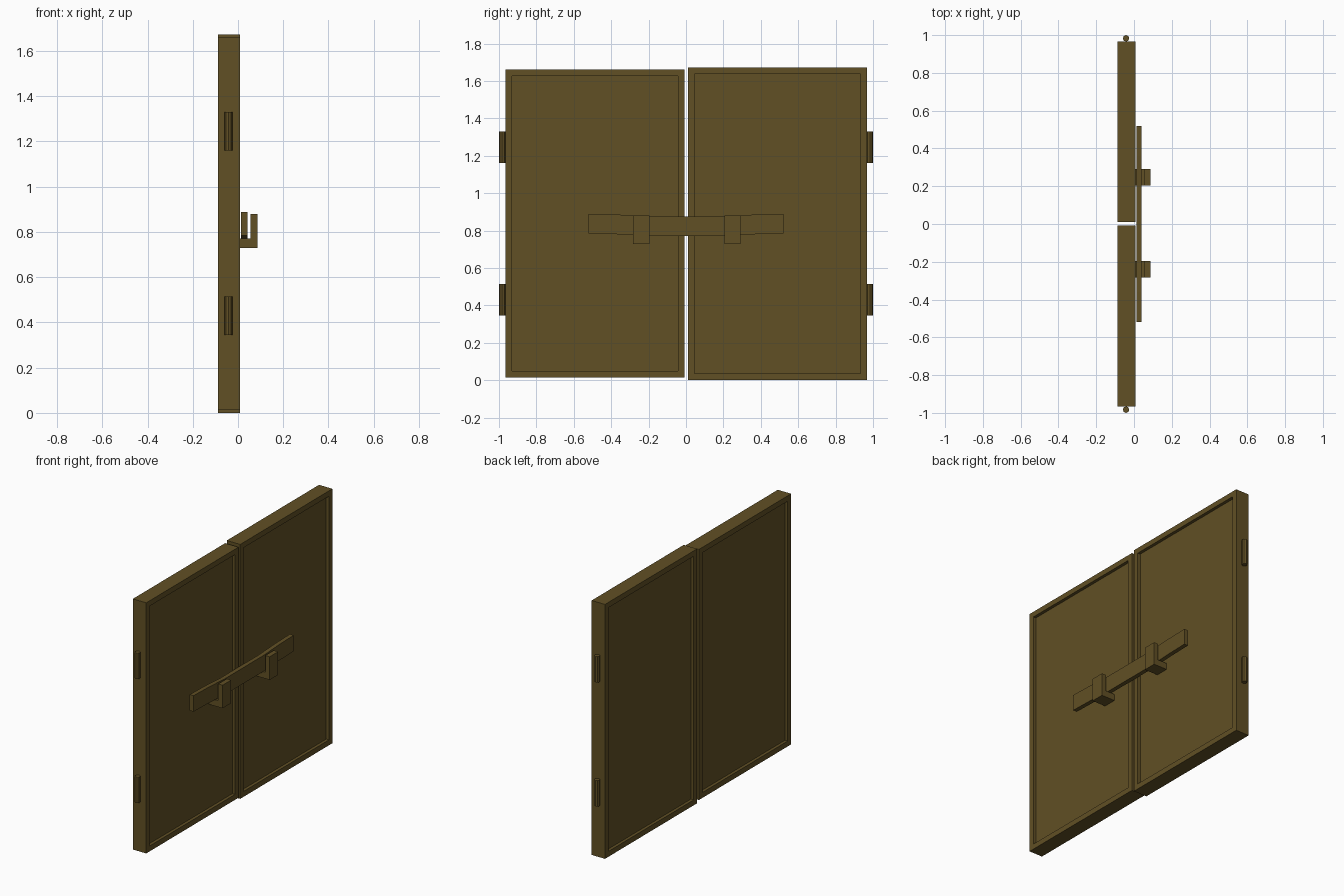
import bpy, bmesh
from mathutils import Vector

if "Cube" in bpy.data.objects:
    bpy.data.objects.remove(bpy.data.objects["Cube"])

wood = bpy.data.materials.new("dark_olive_wood")
wood.diffuse_color = (0.12, 0.08, 0.018, 1)
wood.use_nodes = True
wood.node_tree.nodes["Principled BSDF"].inputs["Base Color"].default_value = wood.diffuse_color


def finish(bm, name):
    bmesh.ops.recalc_face_normals(bm, faces=bm.faces[:])
    me = bpy.data.meshes.new(name)
    bm.to_mesh(me)
    bm.free()
    me.materials.append(wood)
    ob = bpy.data.objects.new(name, me)
    bpy.context.collection.objects.link(ob)
    return ob


def box(bm, lo, hi):
    lo, hi = Vector(lo), Vector(hi)
    vs = bmesh.ops.create_cube(bm, size=1)["verts"]
    for v in vs:
        v.co = (lo + hi) / 2 + v.co * (hi - lo)


def prism(name, profile, axis, lo, hi):
    """Closed outline swept along x or y."""
    bm = bmesh.new()
    pts = [(lo, a, b) if axis == "x" else (a, lo, b) for a, b in profile]
    face = bm.faces.new([bm.verts.new(p) for p in pts])
    ext = bmesh.ops.extrude_face_region(bm, geom=[face])["geom"]
    step = (hi - lo, 0, 0) if axis == "x" else (0, hi - lo, 0)
    bmesh.ops.translate(bm, vec=step, verts=[g for g in ext if isinstance(g, bmesh.types.BMVert)])
    return finish(bm, name)


# Door leaves with a recessed panel on both faces
def door(name, y0, y1, z0, z1):
    bm = bmesh.new()
    box(bm, (-0.088, y0, z0), (0.009, y1, z1))
    bm.normal_update()
    for s in (-1, 1):
        f = [f for f in bm.faces if f.normal.x * s > 0.9]
        bmesh.ops.inset_individual(bm, faces=f, thickness=0.05)
        panel = bmesh.ops.extrude_discrete_faces(bm, faces=f)["faces"]
        bmesh.ops.translate(bm, vec=(-s * 0.02, 0, 0), verts=panel[0].verts[:])
        bm.normal_update()
    finish(bm, name)


door("left_door", -0.966, -0.008, 0.014, 1.661)
door("right_door", 0.01, 0.967, 0.0, 1.672)

# Hinge pins on the outer edges
for side, y in (("left", -0.983), ("right", 0.983)):
    for level, z in (("lower", 0.43), ("upper", 1.245)):
        bpy.ops.mesh.primitive_cylinder_add(vertices=8, radius=0.017, depth=0.17,
                                            location=(-0.042, y, z))
        pin = bpy.context.object
        pin.name = f"{side}_{level}_hinge"
        pin.data.materials.append(wood)

# Slightly sagging locking bar
ys = (-0.52, -0.36, -0.2, 0.2, 0.36, 0.52)
sag = (0.784, 0.78, 0.771, 0.771, 0.78, 0.784)
bottom = list(zip(ys, sag))
top = [(y, z + 0.105) for y, z in reversed(bottom)]
prism("locking_bar", bottom + top, "x", 0.013, 0.041)

# L-shaped brackets that hold the bar
hook = [(-0.011, 0.728), (0.087, 0.728), (0.087, 0.88),
        (0.055, 0.88), (0.055, 0.77), (-0.011, 0.77)]
prism("left_bracket", hook, "y", -0.284, -0.196)
prism("right_bracket", hook, "y", 0.205, 0.292)
